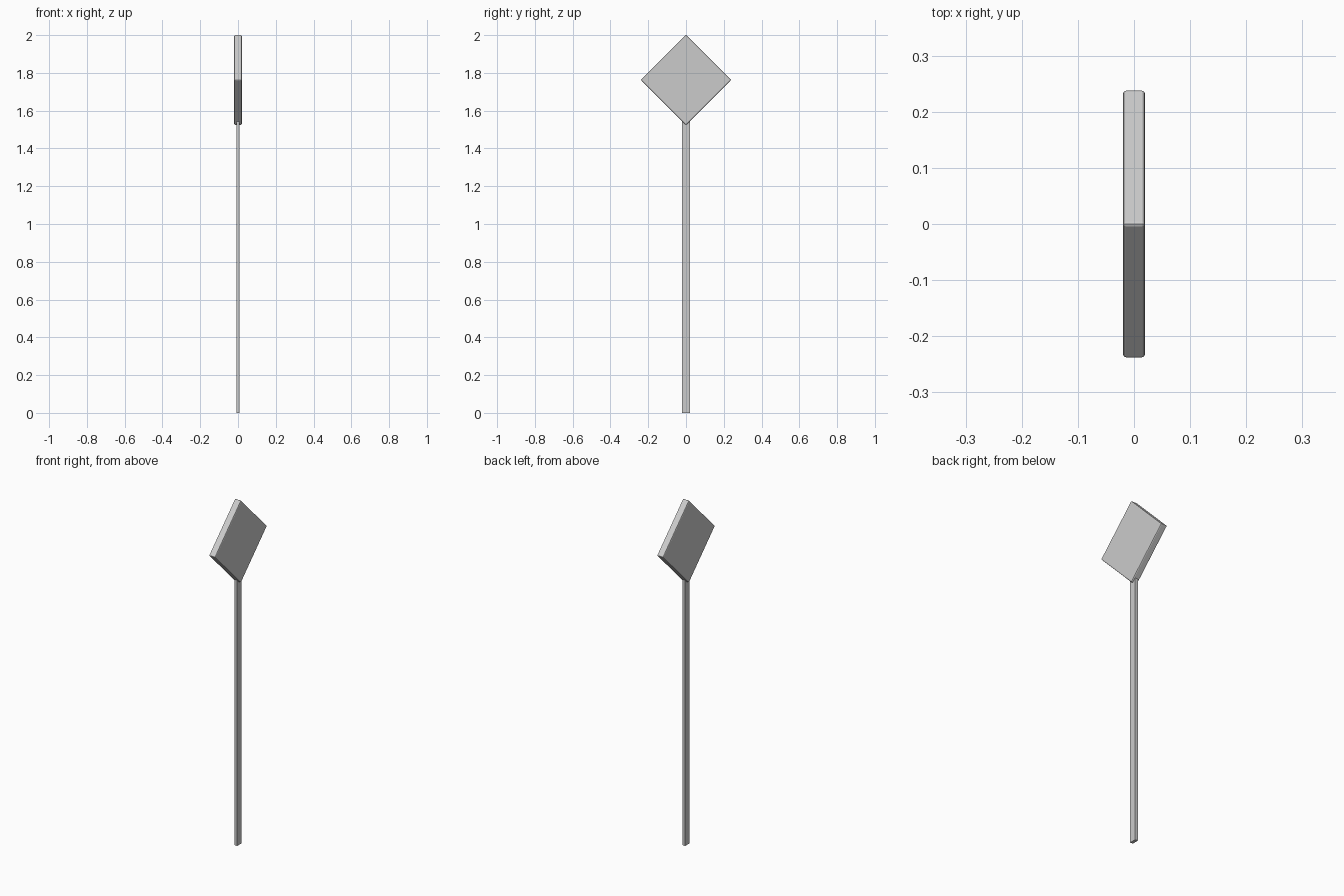
import bpy, math

if "Cube" in bpy.data.objects:
    bpy.data.objects.remove(bpy.data.objects["Cube"])

def box(name, size, loc, rot_x=0.0, bevel=0.0, segments=2):
    bpy.ops.mesh.primitive_cube_add(size=1, location=loc)
    ob = bpy.context.object
    ob.name = name
    ob.scale = size
    bpy.ops.object.transform_apply(location=False, rotation=False, scale=True)
    ob.rotation_euler.x = rot_x
    if bevel:
        mod = ob.modifiers.new("Bevel", 'BEVEL')
        mod.width = bevel
        mod.segments = segments
    return ob

# Diamond warning panel: a thin square plate standing on its corner
half, bevel = 0.2375, 0.006
side = (half + bevel * (math.sqrt(2) - 1)) * math.sqrt(2)
box("sign_panel", (0.04, side, side), (0, 0, 2 - half), math.radians(45), bevel)

# Flat post, ending inside the lower corner of the panel
post_top = 1.55
box("post", (0.018, 0.04, post_top), (0, 0, post_top / 2))
